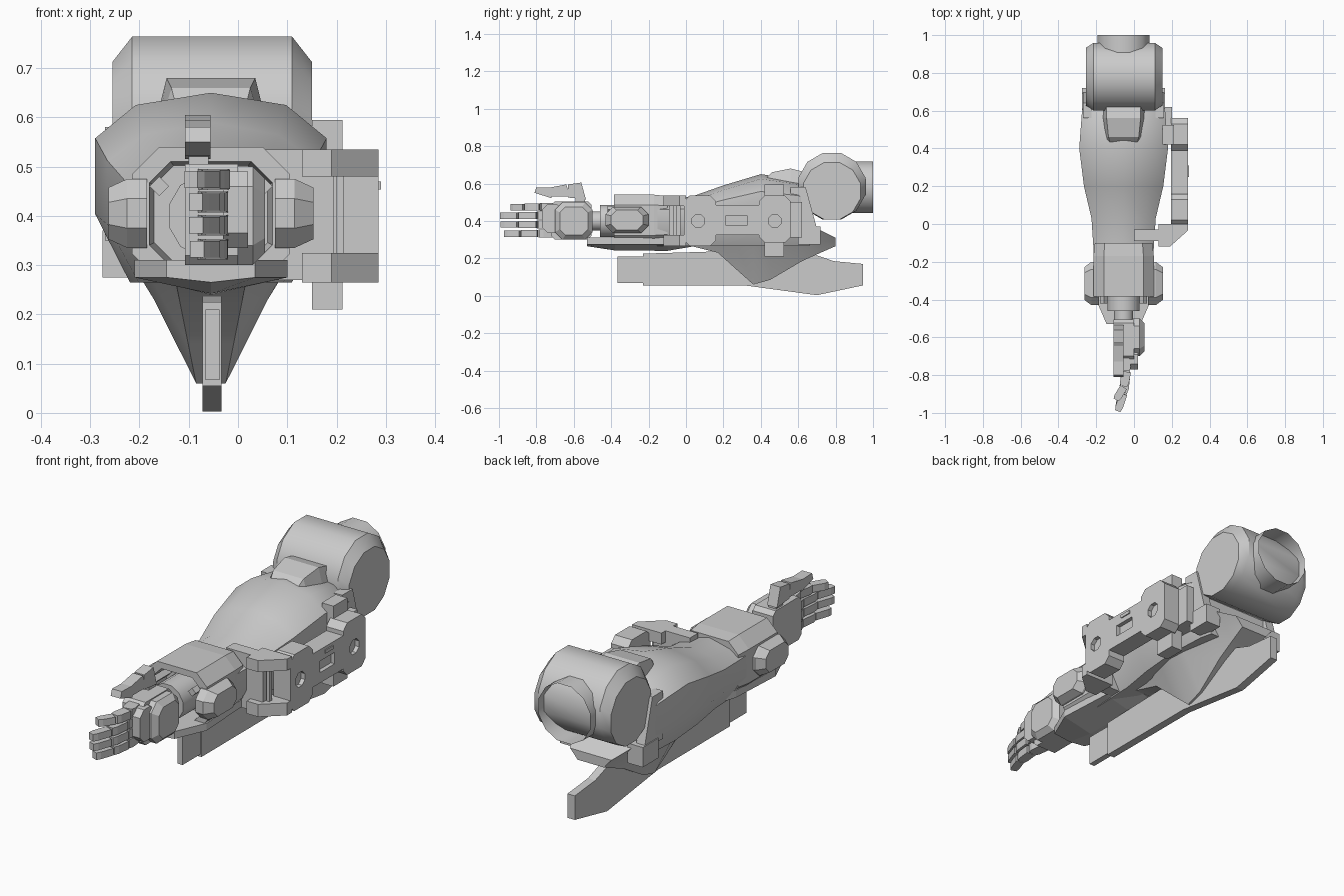
import bpy, bmesh, math
from mathutils import Vector

if "Cube" in bpy.data.objects:
    bpy.data.objects.remove(bpy.data.objects["Cube"])

CENTRE = -0.055  # x of the arm's centre line
AXIS = 0.4       # height of the wrist axis

grey = bpy.data.materials.new("plain grey")
grey.use_nodes = True
grey.diffuse_color = (0.6, 0.6, 0.6, 1)
shader = grey.node_tree.nodes["Principled BSDF"]
shader.inputs["Base Color"].default_value = grey.diffuse_color


def loft(name, rings, smooth=False, caps=True):
    """Skin a list of equal rings of points."""
    bm = bmesh.new()
    rows = [[bm.verts.new(point) for point in ring] for ring in rings]
    for near, far in zip(rows, rows[1:]):
        for i in range(len(near)):
            bm.faces.new((near[i - 1], near[i], far[i], far[i - 1]))
    if caps:
        bm.faces.new(rows[0])
        bm.faces.new(rows[-1])
    bmesh.ops.recalc_face_normals(bm, faces=bm.faces)
    mesh = bpy.data.meshes.new(name)
    bm.to_mesh(mesh)
    bm.free()
    mesh.materials.append(grey)
    part = bpy.data.objects.new(name, mesh)
    bpy.context.scene.collection.objects.link(part)
    if smooth:
        bpy.ops.object.select_all(action='DESELECT')
        part.select_set(True)
        bpy.context.view_layer.objects.active = part
        bpy.ops.object.shade_smooth_by_angle(angle=math.radians(32))
    return part


def ring_at(outline, axis, value):
    """Place a flat outline in space, across the given axis."""
    ring = []
    for u, v in outline:
        ring.append({"x": (value, u, v), "y": (u, value, v), "z": (u, v, value)}[axis])
    return ring


def prism(name, outline, axis, low, high, smooth=False, caps=True):
    rings = [ring_at(outline, axis, value) for value in (low, high)]
    return loft(name, rings, smooth, caps)


def rectangle(left, right, low, high):
    return [(left, low), (right, low), (right, high), (left, high)]


def bevelled(left, right, low, high, cut):
    """Rectangle with its four corners cut off."""
    return [(left + cut, low), (right - cut, low), (right, low + cut), (right, high - cut),
            (right - cut, high), (left + cut, high), (left, high - cut), (left, low + cut)]


def scaled(outline, factor):
    middle = sum((Vector(p) for p in outline), Vector((0, 0))) / len(outline)
    return [tuple(middle.lerp(Vector(p), factor)) for p in outline]


def circle(u, v, radius, sides=12, turn=0.5):
    angles = [math.tau * (i + turn) / sides for i in range(sides)]
    return [(u + radius * math.cos(a), v + radius * math.sin(a)) for a in angles]


def mirrored(y, half):
    """Ring from half a section of (offset, height) pairs, top to bottom."""
    right = [(CENTRE + offset, y, z) for offset, z in half]
    left = [(CENTRE - offset, y, z) for offset, z in reversed(half) if offset > 0]
    return right + left


# Forearm shell: rounded section that swells toward the elbow
def shell_section(y, width, top):
    base = 0.265
    rise = top - base
    return mirrored(y, [(0, top), (width * 0.65, top - 0.025), (width, base + rise * 0.76),
                        (width, base + rise * 0.36), (width * 0.7, base)])


loft("forearm_shell", [
    shell_section(y=0.66, width=0.2, top=0.58),
    shell_section(y=0.6, width=0.22, top=0.62),
    shell_section(y=0.4, width=0.235, top=0.65),
    shell_section(y=0.2, width=0.21, top=0.59),
    shell_section(y=0.03, width=0.17, top=0.53),
    shell_section(y=-0.2, width=0.155, top=0.52)], smooth=True)


# Keel: narrows to a rounded edge and dips deepest in the middle
def keel_section(y, width, top, bottom):
    edge = 0.03 + (bottom - 0.06) * 0.2
    waist = edge + (width - edge) * 0.45
    return mirrored(y, [(width, top), (waist, (top + bottom) / 2), (edge, bottom)])


loft("forearm_keel", [
    keel_section(y=0.03, width=0.14, top=AXIS, bottom=0.265),
    keel_section(y=0.17, width=0.19, top=AXIS, bottom=0.23),
    keel_section(y=0.27, width=0.21, top=AXIS, bottom=0.14),
    keel_section(y=0.36, width=0.22, top=AXIS, bottom=0.06),
    keel_section(y=0.45, width=0.22, top=AXIS, bottom=0.085),
    keel_section(y=0.62, width=0.2, top=AXIS, bottom=0.185),
    keel_section(y=0.72, width=0.16, top=0.35, bottom=0.23),
    keel_section(y=0.8, width=0.11, top=0.31, bottom=0.265)], smooth=True)

# Elbow drum, its ends chamfered toward a slightly lower centre
drum = circle(0.78, 0.585, 0.185)
drum_end = circle(0.78, 0.56, 0.158)
loft("elbow_drum", [ring_at(drum_end, "x", -0.255), ring_at(drum, "x", -0.215),
                    ring_at(drum, "x", 0.11), ring_at(drum_end, "x", 0.15)], smooth=True)

# Open sleeve of the upper arm
prism("upper_arm_sleeve", circle(CENTRE, 0.58, 0.142), "y", 0.85, 1, smooth=True, caps=False)


# Raised hatch in front of the elbow
def hatch_section(y, width, top):
    return mirrored(y, [(width, top), (width + 0.03, 0.56)])


loft("top_hatch", [hatch_section(y=0.42, width=0.07, top=0.62),
                   hatch_section(y=0.46, width=0.08, top=0.66),
                   hatch_section(y=0.56, width=0.09, top=0.68),
                   hatch_section(y=0.64, width=0.09, top=0.66)])

# Stabiliser fin
fin = [(-0.23, 0.225), (-0.23, 0.055), (0.315, 0.055), (0.7, 0.003), (0.945, 0.055),
       (0.945, 0.17), (0.79, 0.185), (0.6, 0.25)]
prism("lower_fin", fin, "x", -0.072, -0.033)
prism("fin_front_tongue", rectangle(-0.365, -0.2, 0.067, 0.21), "x", -0.066, -0.038)

# Wrist cuff with a recessed front
cuff = bevelled(CENTRE - 0.16, CENTRE + 0.16, 0.268, 0.54, 0.055)
loft("wrist_cuff", [ring_at(scaled(cuff, factor), "y", y) for y, factor in
                    ((-0.1, 0.95), (-0.17, 1), (-0.385, 1), (-0.385, 0.78), (-0.3, 0.72))])


# Guard under the cuff, with a shallow ridge
def guard_section(y, width, ridge):
    return mirrored(y, [(width, 0.31), (width, 0.275), (0, ridge)])


loft("cuff_under_guard", [guard_section(y=-0.53, width=0.09, ridge=0.265),
                          guard_section(y=-0.38, width=0.155, ridge=0.242),
                          guard_section(y=-0.1, width=0.14, ridge=0.24),
                          guard_section(y=0.03, width=0.1, ridge=0.262)])

# Parts found on both sides of the forearm
for side, sign in (("left", 1), ("right", -1)):
    def across(offset):
        return CENTRE + sign * offset

    pod = bevelled(-0.43, -0.2, 0.335, 0.475, 0.04)
    loft(side + "_cuff_pod", [ring_at(pod, "x", across(0.13)), ring_at(pod, "x", across(0.17)),
                              ring_at(scaled(pod, 0.75), "x", across(0.208))])
    prism(side + "_rear_block", rectangle(0.6, 0.72, 0.275, 0.37), "x",
          across(0.14), across(0.22))
    flange = [(0.56, 0.35), (0.7, 0.36), (0.64, 0.58), (0.56, 0.58)]
    prism(side + "_side_flange", flange, "x", across(0.17), across(0.215))
    bolt = circle(across(0.105), 0.46, 0.02, sides=4, turn=0)
    prism(side + "_cuff_bolt", bolt, "y", -0.42, -0.3)


# Side bracket: two deep pads joined by a narrower bar, each with a socket
def bracket_piece(name, outline, socket):
    inner, outer = 0.195, 0.285
    piece = prism(name, outline, "x", inner, outer)
    cutter = prism("socket_cutter", socket, "x", outer - 0.02, outer + 0.02)
    cutter.hide_render = True
    cut = piece.modifiers.new("socket", "BOOLEAN")
    cut.operation = "DIFFERENCE"
    cut.solver = "EXACT"
    cut.object = cutter
    bpy.context.view_layer.objects.active = piece
    bpy.ops.object.modifier_apply(modifier=cut.name)
    bpy.data.objects.remove(cutter)


bracket_piece("bracket_front_pad", bevelled(-0.01, 0.16, 0.265, 0.535, 0.03),
              circle(0.065, AXIS, 0.037, sides=8))
bracket_piece("bracket_bar", rectangle(0.16, 0.39, 0.325, 0.485),
              rectangle(0.215, 0.325, 0.375, 0.43))
bracket_piece("bracket_rear_pad", bevelled(0.39, 0.56, 0.285, 0.535, 0.03),
              circle(0.475, AXIS, 0.037, sides=8))
prism("bracket_lever", rectangle(0.25, 0.31, 0.454, 0.47), "x", 0.28, 0.29)

# Bracket arm, with a link above and below an open window
prism("bracket_front_arm", rectangle(0, 0.195, -0.09, -0.03), "z", 0.27, 0.535)
link = [(0.13, -0.12), (0.19, -0.12), (0.285, -0.035), (0.285, 0), (0.13, 0)]
prism("upper_bracket_link", link, "z", 0.48, 0.535)
prism("lower_bracket_link", link, "z", 0.265, 0.325)
prism("bracket_post", rectangle(0.2, 0.215, -0.07, -0.05), "z", 0.32, 0.485)
prism("bracket_rear_clip", rectangle(0.15, 0.212, 0.42, 0.525), "z", 0.21, 0.595)
prism("bracket_rear_mount", rectangle(0.1, 0.2, 0.44, 0.62), "z", 0.31, 0.5)

# Wrist joint
prism("wrist_collar", circle(CENTRE, AXIS, 0.088), "y", -0.46, -0.29, smooth=True)
prism("wrist_rod", circle(CENTRE, AXIS, 0.052), "y", -0.53, -0.44, smooth=True)

# Palm, back of the hand and knuckle guard
prism("palm", bevelled(-0.72, -0.505, 0.3, 0.505, 0.02), "x", -0.108, 0)
back = bevelled(-0.7, -0.5, 0.3, 0.5, 0.04)
loft("hand_back_plate", [ring_at(back, "x", -0.01), ring_at(back, "x", 0.03),
                         ring_at(scaled(back, 0.75), "x", 0.055)])
prism("knuckle_guard", bevelled(-0.77, -0.66, 0.335, 0.49, 0.03), "x", -0.03, 0.02)


# Fingers: three tapering segments, each turned a little further than the last
def finger(name, z, length, curl):
    start = Vector((CENTRE, -0.7))
    for joint in range(3):
        angle = curl * (joint - 0.5)
        along = Vector((-math.sin(angle), -math.cos(angle)))
        end = start + along * length / 3
        width = Vector((-along.y, along.x)) * (0.028 - 0.004 * joint)
        height = 0.021 - 0.002 * joint
        rings = []
        for part, taper in ((0, 1), (0.7, 1), (0.94, 0.75)):
            middle = start.lerp(end, part)
            near, far = middle - width * taper, middle + width * taper
            rings.append([(*near, z - height), (*far, z - height),
                          (*far, z + height), (*near, z + height)])
        loft(f"{name}_finger_segment_{joint + 1}", rings)
        start = end


finger("index", z=0.474, length=0.25, curl=0.36)
finger("middle", z=0.428, length=0.303, curl=0.22)
finger("ring", z=0.381, length=0.3, curl=0.22)
finger("little", z=0.332, length=0.28, curl=0.22)

# Thumb
thumb = {"base": [(-0.63, 0.525), (-0.535, 0.515), (-0.56, 0.605), (-0.63, 0.595)],
         "middle": [(-0.73, 0.53), (-0.62, 0.53), (-0.64, 0.595), (-0.73, 0.578)],
         "tip": [(-0.81, 0.55), (-0.72, 0.522), (-0.72, 0.578), (-0.8, 0.58)]}
for name, outline in thumb.items():
    prism("thumb_" + name, outline, "x", -0.108, -0.056)
prism("thumb_joint", rectangle(-0.59, -0.54, 0.49, 0.53), "x", -0.1, -0.06)
